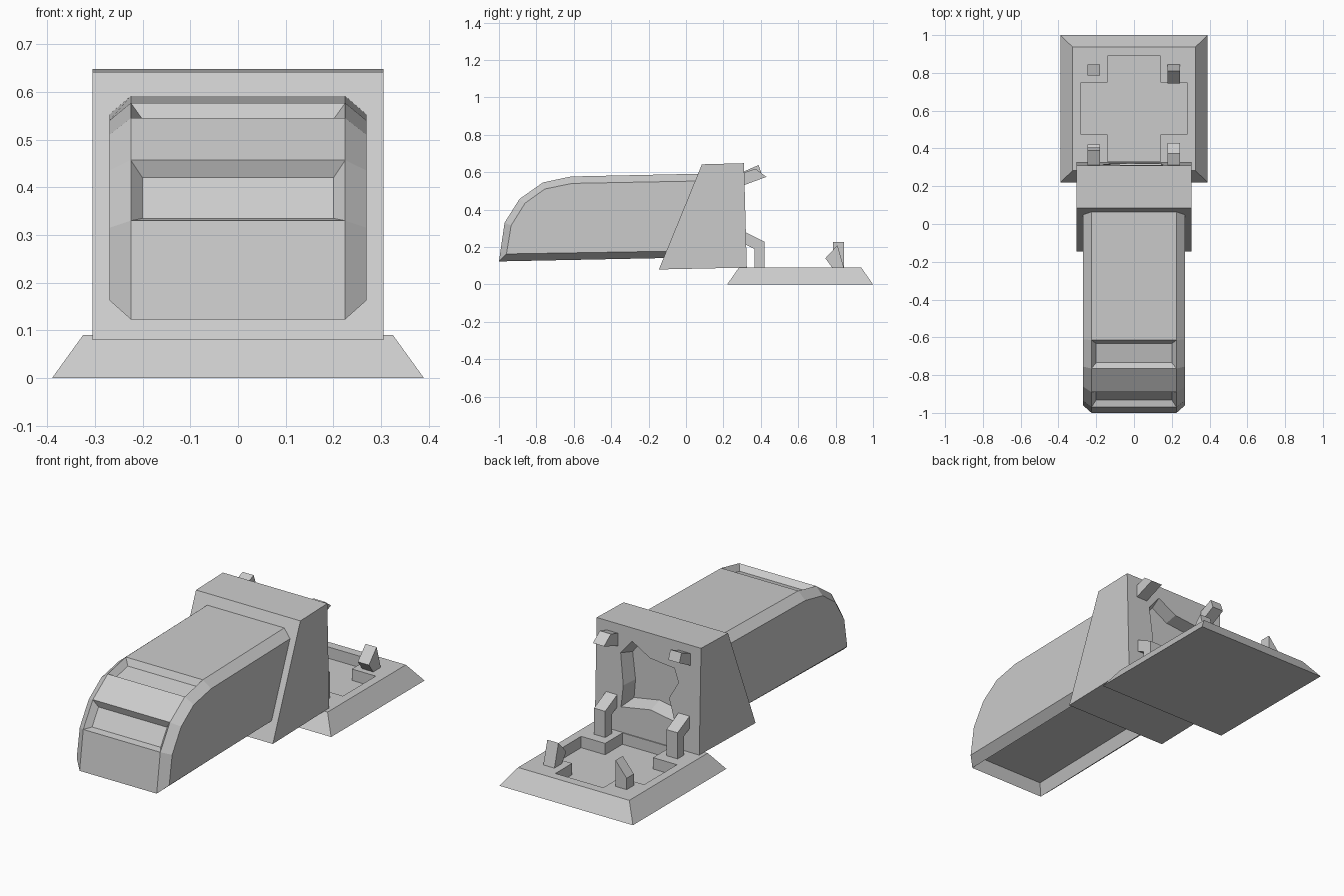
import bpy, bmesh

if "Cube" in bpy.data.objects:
    bpy.data.objects.remove(bpy.data.objects["Cube"])


def loft(name, rings):
    """Closed solid from matching rings of points, capped at both ends."""
    bm = bmesh.new()
    rs = [[bm.verts.new(p) for p in r] for r in rings]
    n = len(rs[0])
    bm.faces.new(rs[0])
    bm.faces.new(rs[-1])
    bands = []
    for a, b in zip(rs, rs[1:]):
        bands.append([bm.faces.new((a[i], a[(i + 1) % n], b[(i + 1) % n], b[i]))
                      for i in range(n)])
    bmesh.ops.recalc_face_normals(bm, faces=bm.faces[:])
    return name, bm, bands


def finish(part):
    name, bm, _ = part
    me = bpy.data.meshes.new(name)
    bm.to_mesh(me)
    bm.free()
    ob = bpy.data.objects.new(name, me)
    bpy.context.collection.objects.link(ob)
    return ob


def side_ring(profile, x):
    return [(x, y, z) for y, z in profile]


def prism(name, profile, x0, x1):
    return finish(loft(name, [side_ring(profile, x0), side_ring(profile, x1)]))


def carve(ob, cutter):
    cutter.hide_render = True
    mod = ob.modifiers.new("carve", 'BOOLEAN')
    mod.operation = 'DIFFERENCE'
    mod.solver = 'EXACT'
    mod.object = cutter
    bpy.context.view_layer.objects.active = ob
    bpy.ops.object.modifier_apply(modifier=mod.name)
    bpy.data.objects.remove(cutter)


def rect(x, y0, y1, z):
    return [(-x, y0, z), (x, y0, z), (x, y1, z), (-x, y1, z)]


# Base plate with a cross-shaped pocket
base = finish(loft("base_plate", [rect(.39, .22, 1, 0), rect(.325, .283, .937, .09)]))
cross = [(-.14, .33), (.14, .33), (.14, .475), (.28, .475), (.28, .75), (.14, .75),
         (.14, .89), (-.14, .89), (-.14, .75), (-.28, .75), (-.28, .475), (-.14, .475)]
carve(base, finish(loft("pocket_cutter", [[(x, y, z) for x, y in cross] for z in (.03, .2)])))

# Wedge-shaped bracket with a jagged torn recess in its back
bracket = prism("bracket", [(-.145, .08), (.085, .642), (.31, .648), (.325, .09)], -.305, .305)
tear = [(.10, .583), (-.01, .52), (-.155, .505), (-.18, .435), (-.125, .34),
        (-.16, .225), (-.02, .25), (.155, .22), (.145, .335), (.165, .503)]


def tear_ring(scale, y):
    return [(x * scale, y, .4 + (z - .4) * scale) for x, z in tear]


carve(bracket, finish(loft("tear_cutter", [tear_ring(.85, .245), tear_ring(1.07, .36)])))

# Long curved housing with chamfered sides
outer = [(-1, .123), (-.97, .33), (-.89, .457), (-.765, .545), (-.615, .577),
         (.09, .592), (-.06, .142)]
inner = [(-.96, .163), (-.935, .315), (-.86, .435), (-.755, .51), (-.61, .54),
         (.075, .553), (-.06, .178)]
housing = loft("housing", [side_ring(inner, -.27), side_ring(outer, -.225),
                           side_ring(outer, .225), side_ring(inner, .27)])
middle = housing[2][1]
# Sunken front panels and underside
bmesh.ops.inset_individual(housing[1], faces=[middle[1], middle[3]], thickness=.035, depth=-.03)
bmesh.ops.inset_individual(housing[1], faces=[middle[6]], thickness=.035, depth=-.06)
finish(housing)

# Broken struts
bent = [(.365, .085), (.42, .085), (.42, .228), (.315, .28), (.315, .215), (.365, .19)]
for side, x0 in (("left", -.245), ("right", .178)):
    prism("front_strut_" + side, bent, x0, x0 + .065)
prism("upper_stub_right", [(.3, .595), (.372, .618), (.43, .575), (.3, .527)], .178, .243)
prism("upper_stub_left", [(.3, .60), (.388, .638), (.405, .59), (.3, .535)], -.245, -.18)
prism("rear_strut_right", [(.785, .085), (.845, .085), (.81, .21), (.745, .14)], .178, .243)
finish(loft("rear_strut_left", [
    [(x, y, z) for y, z in ((.785, .085), (.845, .085), (.845, top), (.785, top))]
    for x, top in ((-.245, .15), (-.18, .228))]))
